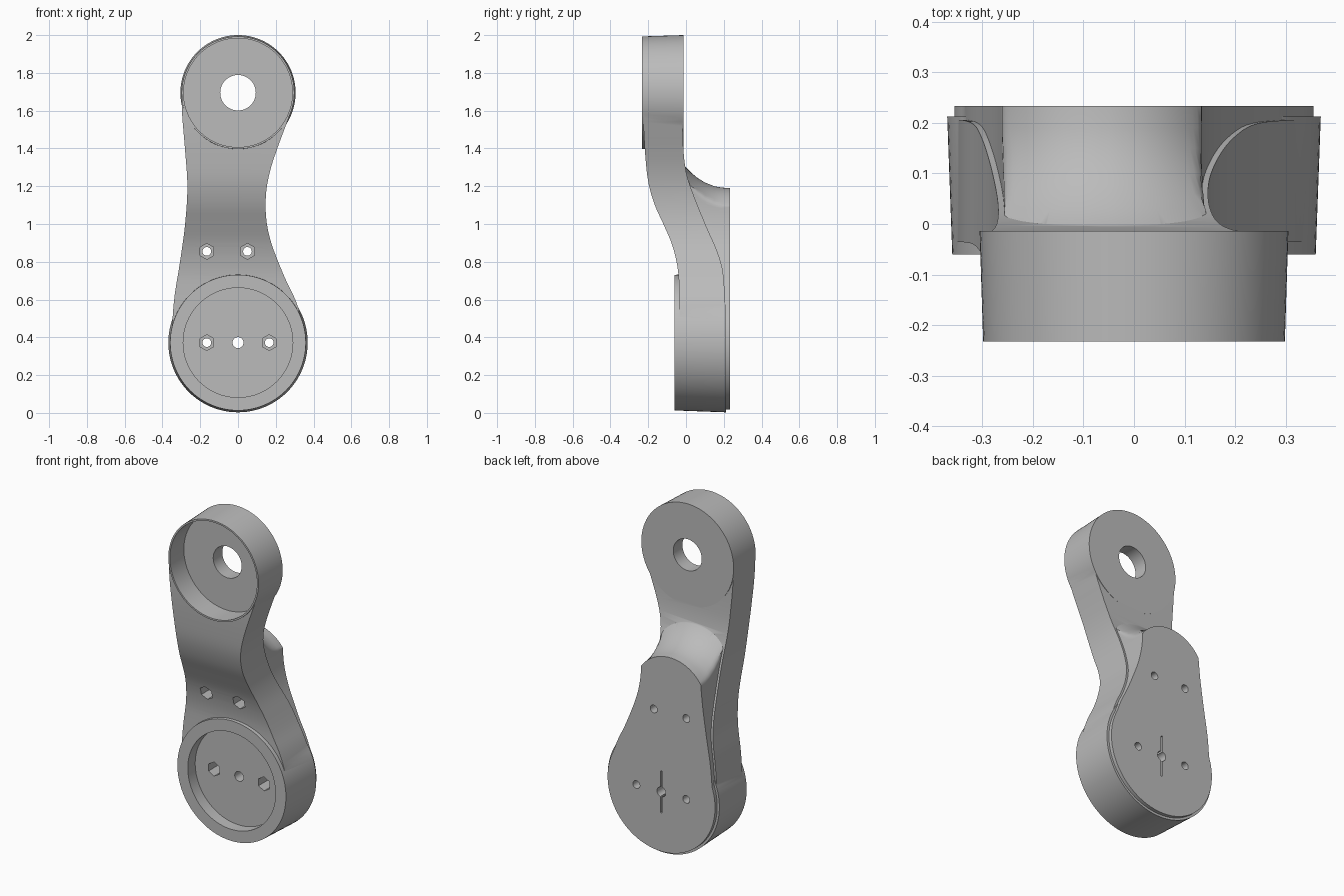
import bpy
import bmesh
from math import sin, cos, pi, sqrt

if "Cube" in bpy.data.objects:
    bpy.data.objects.remove(bpy.data.objects["Cube"])

grey = bpy.data.materials.new("plain grey")
grey.use_nodes = True
grey.diffuse_color = (0.5, 0.5, 0.5, 1)
grey.node_tree.nodes["Principled BSDF"].inputs["Base Color"].default_value = grey.diffuse_color

LOW_Z, HIGH_Z = 0.372, 1.695      # centres of the two round ends


def smooth_curve(keys):
    """Return a smooth function through (z, value) keys."""
    def slope(i):
        a, b = keys[max(i - 1, 0)], keys[min(i + 1, len(keys) - 1)]
        return (b[1] - a[1]) / (b[0] - a[0])

    def value(z):
        z = min(max(z, keys[0][0]), keys[-1][0])
        i = 0
        while i < len(keys) - 2 and z > keys[i + 1][0]:
            i += 1
        (z_a, a), (z_b, b) = keys[i], keys[i + 1]
        h = z_b - z_a
        t = (z - z_a) / h
        blend = t * t * (3 - 2 * t)
        return (a + (b - a) * blend + slope(i) * h * t * (1 - t) ** 2
                - slope(i + 1) * h * t * t * (1 - t))
    return value


def loft(name, rings):
    """Skin a list of equal point rings and cap both ends."""
    bm = bmesh.new()
    rows = [[bm.verts.new(p) for p in ring] for ring in rings]
    count = len(rows[0])
    for low, high in zip(rows, rows[1:]):
        for i in range(count):
            j = (i + 1) % count
            bm.faces.new((low[i], low[j], high[j], high[i]))
    bm.faces.new(rows[0])
    bm.faces.new(rows[-1])
    bmesh.ops.recalc_face_normals(bm, faces=bm.faces)
    mesh = bpy.data.meshes.new(name)
    bm.to_mesh(mesh)
    bm.free()
    mesh.materials.append(grey)
    obj = bpy.data.objects.new(name, mesh)
    bpy.context.scene.collection.objects.link(obj)
    return obj


def round_part(name, x, z, profile, sides=96):
    """Turned part along y from (y, radius) pairs."""
    turns = [2 * pi * i / sides for i in range(sides)]
    return loft(name, [[(x + r * sin(a), y, z + r * cos(a)) for a in turns]
                       for y, r in profile])


def combine(target, other, operation):
    mod = target.modifiers.new(other.name, "BOOLEAN")
    mod.object = other
    mod.operation = operation
    mod.solver = "EXACT"
    bpy.context.view_layer.objects.active = target
    bpy.ops.object.modifier_apply(modifier=mod.name)
    bpy.data.objects.remove(other)


# Outline of the arm: +x edge, -x edge, front and back surfaces by height
right_edge = smooth_curve([
    (LOW_Z, 0.352), (0.5, 0.335), (0.6, 0.303), (0.7, 0.255), (0.8, 0.213), (0.9, 0.176),
    (1, 0.153), (1.1, 0.146), (1.2, 0.153), (1.3, 0.175), (1.4, 0.208), (1.5, 0.245),
    (1.6, 0.28), (HIGH_Z, 0.295)])
left_edge = smooth_curve([
    (LOW_Z, -0.354), (0.6, -0.338), (0.8, -0.307), (1, -0.28), (1.2, -0.268),
    (1.4, -0.281), (1.6, -0.297), (HIGH_Z, -0.297)])
front_side = smooth_curve([
    (LOW_Z, -0.035), (0.7, -0.038), (0.8, -0.05), (0.9, -0.077), (1, -0.12), (1.1, -0.165),
    (1.2, -0.195), (1.3, -0.21), (1.5, -0.224), (HIGH_Z, -0.226)])
back_side = smooth_curve([
    (LOW_Z, 0.205), (0.6, 0.205), (0.75, 0.195), (0.85, 0.167), (1, 0.102), (1.18, 0.03),
    (1.27, 0.002), (1.4, -0.014), (HIGH_Z, -0.02)])

# Curved arm
steps = 60
arm_rings = []
for i in range(steps + 1):
    z = LOW_Z + (HIGH_Z - LOW_Z) * i / steps
    l, r, f, b = left_edge(z), right_edge(z), front_side(z), back_side(z)
    arm_rings.append([(l, f, z), (r, f, z), (r, b, z), (l, b, z)])
bracket = loft("bracket_arm", arm_rings)

# Round ends, slightly tapered
combine(bracket, round_part("lower_end", 0, LOW_Z, [(-0.06, 0.359), (0.212, 0.369)]), "UNION")
combine(bracket, round_part("upper_end", 0, HIGH_Z, [(-0.232, 0.298), (-0.014, 0.305)]), "UNION")

# Back mounting block with a rounded top that flares into the arm
ARC_X, ARC_Z, ARC_R, PLATE_R, LEDGE = -0.06, 0.95, 0.24, 0.355, 0.012


def block_ring(y, flare, count=90):
    radius = ARC_R + flare
    bottom, top = LOW_Z - PLATE_R, ARC_Z + radius
    left, right = [], []
    for i in range(count):
        t = 0.01 + 0.98 * i / (count - 1)
        z = bottom + (top - bottom) * (1 - cos(pi * t)) / 2
        w = sqrt(max(PLATE_R ** 2 - (z - LOW_Z) ** 2, 0))
        l, r = -w, w
        if z > LOW_Z:
            l = min(l, left_edge(z) + LEDGE)
            r = max(r, right_edge(z) - LEDGE)
        if z > ARC_Z:
            w = sqrt(max(radius ** 2 - (z - ARC_Z) ** 2, 0))
            l, r = max(l, ARC_X - w), min(r, ARC_X + w)
        left.append((l, y, z))
        right.append((r, y, z))
    return right + left[::-1]


flares = [(-0.02, 0.14), (0, 0.11), (0.03, 0.08), (0.06, 0.055), (0.1, 0.03),
          (0.15, 0.01), (0.19, 0.003), (0.233, 0)]
combine(bracket, loft("back_block", [block_ring(y, f) for y, f in flares]), "UNION")

# Round recesses in both ends, and the upper bore
combine(bracket, round_part("lower_recess", 0, LOW_Z, [(-0.4, 0.29), (0.01, 0.29)]), "DIFFERENCE")
combine(bracket, round_part("upper_recess", 0, HIGH_Z, [(-0.4, 0.288), (-0.1, 0.288)]), "DIFFERENCE")
combine(bracket, round_part("upper_bore", 0, HIGH_Z, [(-0.5, 0.094), (0.5, 0.094)], 48), "DIFFERENCE")

# Screw holes with hexagonal nut pockets
for x, z in ((-0.165, LOW_Z), (0.165, LOW_Z), (-0.165, 0.855), (0.05, 0.855)):
    combine(bracket, round_part("nut_pocket", x, z, [(-0.5, 0.042), (0.1, 0.042)], 6), "DIFFERENCE")
    combine(bracket, round_part("screw_hole", x, z, [(-0.5, 0.023), (0.5, 0.023)], 24), "DIFFERENCE")

# Centre hole and the narrow slot across it at the back
combine(bracket, round_part("centre_hole", 0, LOW_Z, [(-0.5, 0.029), (0.5, 0.029)], 32), "DIFFERENCE")
slot = [[(x, y, LOW_Z + z) for x, z in ((-0.006, -0.125), (0.006, -0.125), (0.006, 0.125), (-0.006, 0.125))]
        for y in (0.19, 0.3)]
combine(bracket, loft("back_slot", slot), "DIFFERENCE")

# Smooth shading with crisp edges
bpy.ops.object.select_all(action="DESELECT")
bracket.select_set(True)
bpy.context.view_layer.objects.active = bracket
bpy.ops.object.shade_smooth_by_angle(angle=pi / 6)
